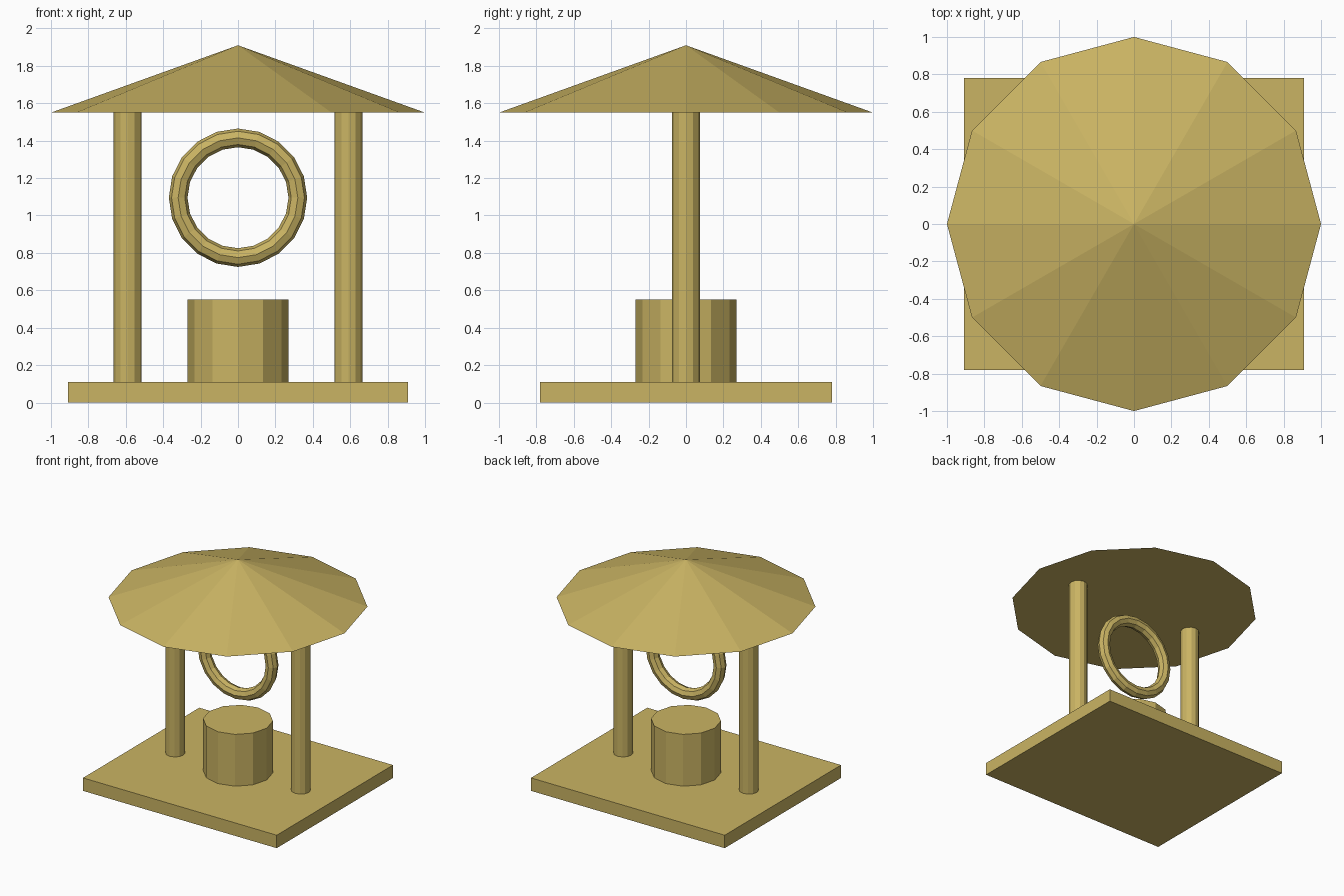
import bpy, math

if "Cube" in bpy.data.objects:
    bpy.data.objects.remove(bpy.data.objects["Cube"])

mat = bpy.data.materials.new("sandy_gold")
mat.diffuse_color = (0.59, 0.455, 0.125, 1)
mat.use_nodes = True
mat.node_tree.nodes["Principled BSDF"].inputs["Base Color"].default_value = mat.diffuse_color


def finish(name):
    ob = bpy.context.object
    ob.name = name
    ob.data.materials.append(mat)
    return ob


def cone(name, x, r1, r2, z0, z1, sides=12):
    bpy.ops.mesh.primitive_cone_add(vertices=sides, radius1=r1, radius2=r2,
                                    depth=z1 - z0, location=(x, 0, (z0 + z1) / 2))
    return finish(name)


# Base slab
bpy.ops.mesh.primitive_cube_add(size=1, location=(0, 0, 0.055))
bpy.context.object.scale = (1.82, 1.56, 0.11)
finish("base_slab")

# Central drum
cone("drum", 0, 0.27, 0.27, 0.11, 0.55)

# Two posts
for side, x in (("left", -0.59), ("right", 0.59)):
    cone(side + "_post", x, 0.075, 0.075, 0.11, 1.55)

# Twelve-sided roof
cone("roof", 0, 1.0, 0, 1.55, 1.91)

# Floating upright ring
bpy.ops.mesh.primitive_torus_add(major_segments=20, minor_segments=8,
                                 major_radius=0.32, minor_radius=0.05,
                                 location=(0, 0, 1.095),
                                 rotation=(math.pi / 2, 0, 0))
finish("ring")
